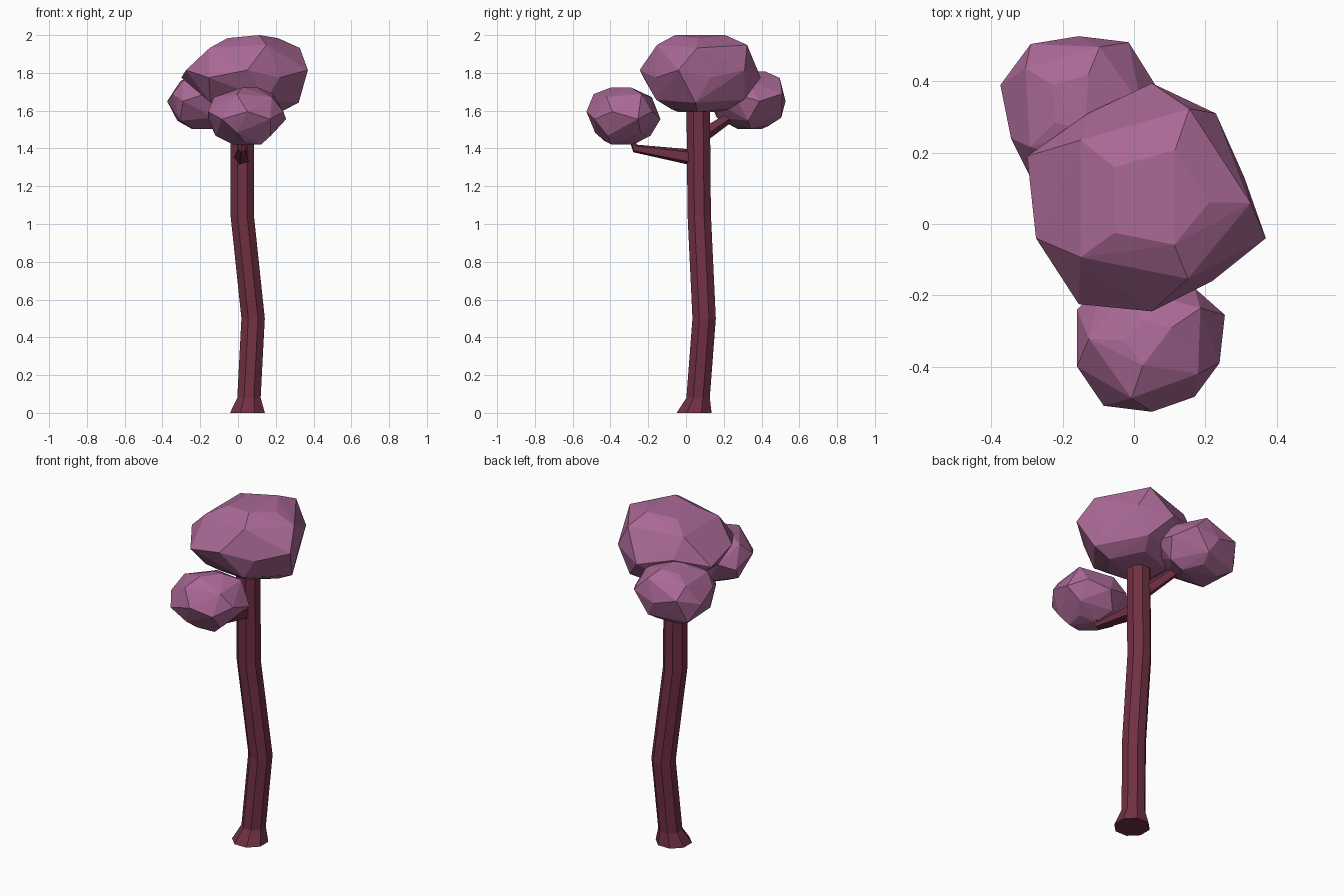
import bpy, bmesh, math
from mathutils import Vector

if "Cube" in bpy.data.objects:
    bpy.data.objects.remove(bpy.data.objects["Cube"])


def material(name, rgb):
    m = bpy.data.materials.new(name)
    m.diffuse_color = (*rgb, 1)
    m.use_nodes = True
    m.node_tree.nodes["Principled BSDF"].inputs["Base Color"].default_value = m.diffuse_color
    return m


BARK = material("bark", (0.165, 0.03, 0.056))
LEAF = material("leaf", (0.40, 0.14, 0.30))


def finish(bm, name, mat):
    bmesh.ops.recalc_face_normals(bm, faces=bm.faces)
    me = bpy.data.meshes.new(name)
    bm.to_mesh(me)
    bm.free()
    me.materials.append(mat)
    ob = bpy.data.objects.new(name, me)
    bpy.context.collection.objects.link(ob)


def tube(name, path, sides, level=False):
    """Sweep a polygon along (x, y, z, radius) stations."""
    bm = bmesh.new()
    pts = [Vector(p[:3]) for p in path]
    rings = []
    for i, p in enumerate(pts):
        t = pts[min(i + 1, len(pts) - 1)] - pts[max(i - 1, 0)]
        if level:
            t = Vector((0, 0, 1))
        q = t.to_track_quat('Z', 'Y')
        ring = []
        for k in range(sides):
            a = math.tau * (k + 0.5) / sides
            ring.append(bm.verts.new(p + q @ Vector((math.cos(a), math.sin(a), 0)) * path[i][3]))
        rings.append(ring)
    for a, b in zip(rings, rings[1:]):
        for k in range(sides):
            n = (k + 1) % sides
            bm.faces.new((a[k], a[n], b[n], b[k]))
    bm.faces.new(rings[0][::-1])
    bm.faces.new(rings[-1])
    finish(bm, name, BARK)


def foliage(name, outline, mid_z, levels):
    """Faceted clump: widest outline plus shrunken rings, wrapped by a hull.
    levels: (z, scale, shift x, shift y, vertex step)"""
    bm = bmesh.new()
    pts = [Vector(p) for p in outline]
    n = len(pts)
    c = Vector(((min(p.x for p in pts) + max(p.x for p in pts)) / 2,
                (min(p.y for p in pts) + max(p.y for p in pts)) / 2))
    for i, p in enumerate(pts):
        bm.verts.new((p.x, p.y, mid_z + (0.025 if i % 2 else -0.015)))
    for z, s, dx, dy, step in levels:
        for i in range(0, n, step):
            p = c + ((pts[i] + pts[(i + 1) % n]) / 2 - c) * s
            bm.verts.new((p.x + dx, p.y + dy, z + (0.008 if i % 4 else -0.008)))
    out = bmesh.ops.convex_hull(bm, input=bm.verts)
    loose = {g for g in out["geom_interior"] + out["geom_unused"] if isinstance(g, bmesh.types.BMVert)}
    bmesh.ops.delete(bm, geom=list(loose), context='VERTS')
    finish(bm, name, LEAF)


# Trunk with flared foot and gentle bends
tube("trunk", [(0.05, 0.043, 0, 0.1), (0.058, 0.064, 0.08, 0.067),
               (0.08, 0.096, 0.5, 0.067), (0.022, 0.07, 1.05, 0.067),
               (0.022, 0.064, 1.68, 0.067)], 8, level=True)

# Branches holding the side clumps
tube("front_branch", [(0.022, 0.05, 1.35, 0.045), (0.022, -0.27, 1.40, 0.023),
                      (0.03, -0.30, 1.50, 0.018)], 5)
tube("back_branch", [(0.0, 0.07, 1.46, 0.04), (-0.1, 0.23, 1.565, 0.028),
                     (-0.15, 0.36, 1.64, 0.022)], 5)

# Crown
foliage("crown_foliage",
        [(-0.30, 0.19), (-0.13, 0.31), (0.05, 0.395), (0.23, 0.31), (0.31, 0.13),
         (0.37, -0.04), (0.22, -0.16), (0.05, -0.245), (-0.155, -0.225), (-0.275, -0.04)],
        1.79,
        [(1.94, 0.86, 0.03, 0.01, 2), (1.992, 0.48, 0.03, 0.0, 2),
         (1.65, 0.84, 0.03, 0.0, 2), (1.60, 0.55, 0.02, 0.0, 2)])

# Front clump
foliage("front_foliage",
        [(-0.16, -0.24), (-0.16, -0.40), (-0.085, -0.51), (0.05, -0.527), (0.17, -0.485),
         (0.24, -0.39), (0.255, -0.255), (0.17, -0.18), (0.05, -0.135), (-0.09, -0.17)],
        1.57,
        [(1.68, 0.84, 0, 0, 2), (1.715, 0.35, 0, 0, 2),
         (1.475, 0.8, 0, 0, 2), (1.43, 0.42, 0.01, -0.02, 2)])

# Back clump
foliage("back_foliage",
        [(-0.375, 0.39), (-0.29, 0.505), (-0.155, 0.527), (-0.015, 0.51), (0.06, 0.39),
         (0.05, 0.25), (-0.04, 0.15), (-0.17, 0.11), (-0.29, 0.13), (-0.345, 0.24)],
        1.665,
        [(1.765, 0.84, 0, 0.01, 2), (1.80, 0.4, 0, 0.02, 2),
         (1.555, 0.88, -0.01, 0.01, 2), (1.512, 0.5, 0, 0.02, 2)])
